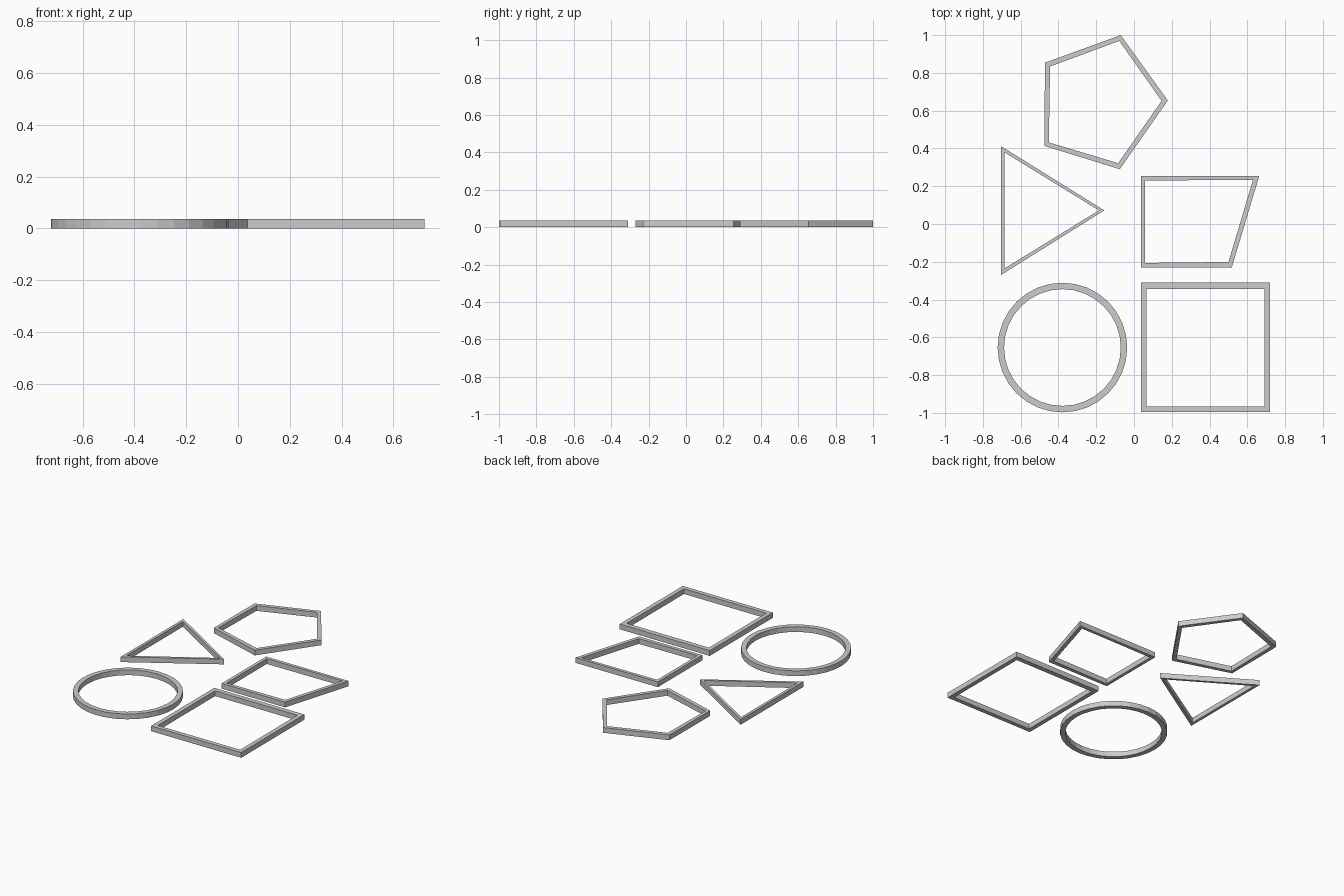
import bpy, bmesh, math

if "Cube" in bpy.data.objects:
    bpy.data.objects.remove(bpy.data.objects["Cube"])

HEIGHT = 0.036


def frame(name, outer, inner):
    """Flat open frame between two matching outlines, extruded up from z = 0."""
    bm = bmesh.new()
    rings = [[bm.verts.new((x, y, z)) for x, y in pts]
             for pts, z in ((outer, 0), (outer, HEIGHT), (inner, HEIGHT), (inner, 0))]
    n = len(outer)
    for r in range(4):
        a, b = rings[r], rings[(r + 1) % 4]
        for i in range(n):
            j = (i + 1) % n
            bm.faces.new((a[i], a[j], b[j], b[i]))
    bmesh.ops.recalc_face_normals(bm, faces=bm.faces)
    mesh = bpy.data.meshes.new(name)
    bm.to_mesh(mesh)
    bm.free()
    obj = bpy.data.objects.new(name, mesh)
    bpy.context.collection.objects.link(obj)
    return obj


def circle(cx, cy, r, n=32):
    return [(cx + r * math.cos(2 * math.pi * i / n),
             cy + r * math.sin(2 * math.pi * i / n)) for i in range(n)]


def rect(x0, x1, y0, y1):
    return [(x0, y0), (x1, y0), (x1, y1), (x0, y1)]


# Round ring
frame("circle_frame", circle(-0.379, -0.654, 0.343), circle(-0.379, -0.654, 0.309))

# Square
frame("square_frame", rect(0.036, 0.721, -0.995, -0.309), rect(0.066, 0.691, -0.965, -0.343))

# Triangle
frame("triangle_frame",
      [(-0.704, -0.27), (-0.157, 0.072), (-0.704, 0.412)],
      [(-0.685, -0.235), (-0.186, 0.072), (-0.685, 0.379)])

# Four-sided frame with a slanted right side
frame("trapezoid_frame",
      [(0.036, -0.229), (0.518, -0.229), (0.663, 0.254), (0.036, 0.254)],
      [(0.058, -0.206), (0.500, -0.201), (0.630, 0.234), (0.058, 0.230)])

# Irregular pentagon, with a slight bend on its left inner edge
frame("pentagon_frame",
      [(-0.075, 0.290), (0.179, 0.654), (-0.070, 1.0), (-0.471, 0.854), (-0.473, 0.66), (-0.473, 0.413)],
      [(-0.084, 0.322), (0.146, 0.652), (-0.078, 0.969), (-0.444, 0.834), (-0.447, 0.66), (-0.451, 0.432)])
